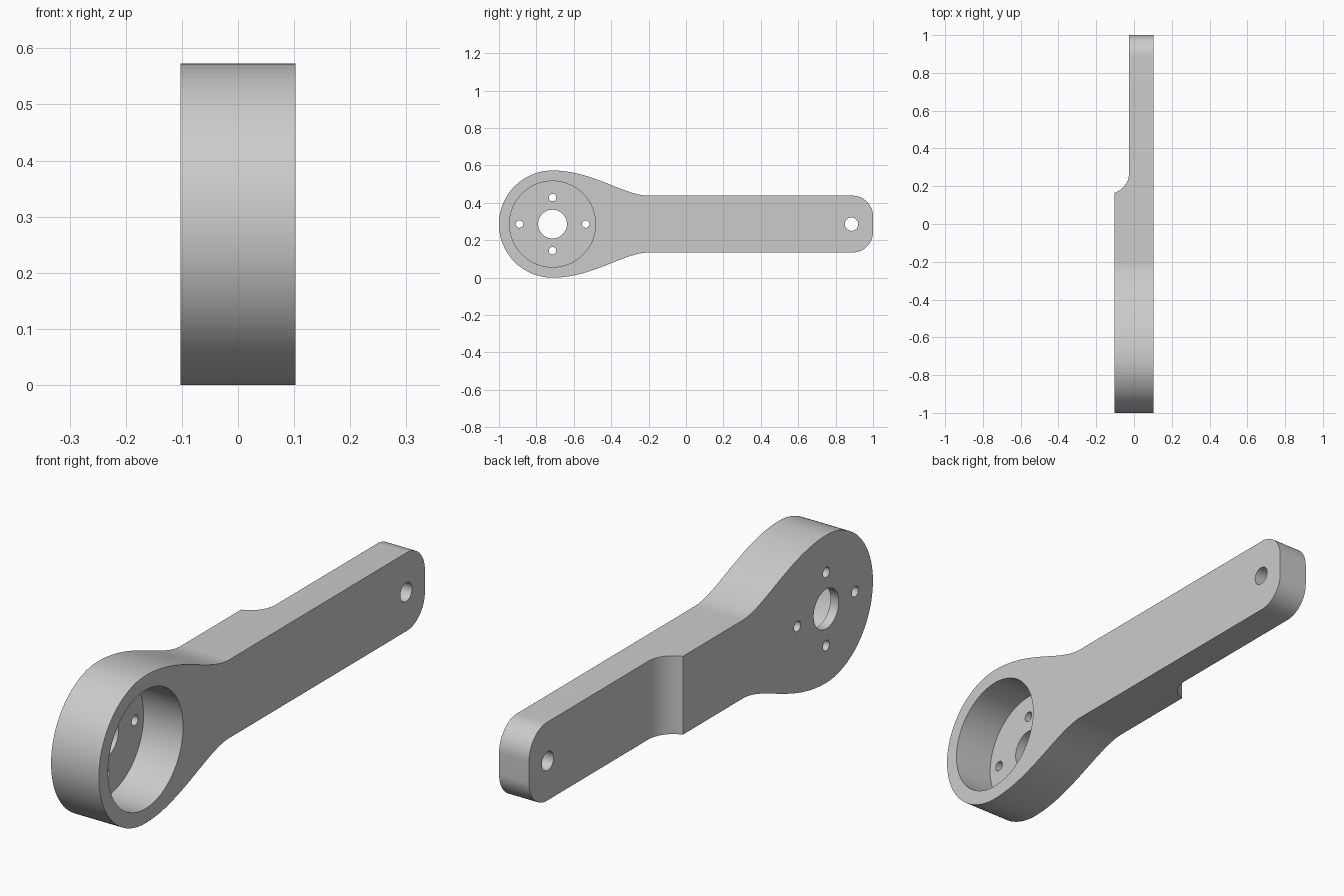
import bpy, bmesh
from math import sin, cos, pi, radians, atan2
from mathutils import Vector
from mathutils.geometry import interpolate_bezier

cube = bpy.data.objects.get("Cube")
if cube:
    bpy.data.objects.remove(cube, do_unlink=True)

grey = bpy.data.materials.new("plain grey")
grey.use_nodes = True
grey.diffuse_color = (0.6, 0.6, 0.6, 1)
grey.node_tree.nodes["Principled BSDF"].inputs["Base Color"].default_value = (0.6, 0.6, 0.6, 1)

BACK, FRONT = -0.1025, 0.1025      # thickness along x
MID_Z = 0.2865                     # centre line height
HUB_Y, HUB_R = -0.7135, 0.2865
ARM_H = 0.152                      # half height of the arm
THIN = -0.026                      # back face of the thin arm


def prism(name, points, place, low, high):
    """Extrude a flat outline between two levels."""
    bm = bmesh.new()
    face = bm.faces.new([bm.verts.new(place(a, b, low)) for a, b in points])
    top = bmesh.ops.extrude_face_region(bm, geom=[face])["geom"]
    shift = Vector(place(0, 0, high)) - Vector(place(0, 0, low))
    bmesh.ops.translate(bm, vec=shift, verts=[v for v in top if isinstance(v, bmesh.types.BMVert)])
    bmesh.ops.recalc_face_normals(bm, faces=bm.faces)
    mesh = bpy.data.meshes.new(name)
    bm.to_mesh(mesh)
    bm.free()
    mesh.materials.append(grey)
    obj = bpy.data.objects.new(name, mesh)
    bpy.context.collection.objects.link(obj)
    return obj


def arc(cx, cy, r, start, end, steps):
    angles = [start + (end - start) * i / steps for i in range(steps + 1)]
    return [(cx + r * cos(t), cy + r * sin(t)) for t in angles]


def sideways(a, b, level):
    return (level, a, MID_Z + b)


def upright(a, b, level):
    return (a, b, level)


def cut(target, cutter):
    cutter.hide_render = True
    mod = target.modifiers.new("cut", "BOOLEAN")
    mod.operation = "DIFFERENCE"
    mod.solver = "EXACT"
    mod.object = cutter
    bpy.context.view_layer.objects.active = target
    bpy.ops.object.modifier_apply(modifier=mod.name)
    bpy.data.objects.remove(cutter, do_unlink=True)


def bore(target, y, z, r, low, high, steps=32):
    ring = arc(y, z, r, 0, 2 * pi, steps)[:-1]
    cut(target, prism("bore_cutter", ring, sideways, low, high))


# Upper outline: round hub, flowing neck, straight arm, rounded tip
neck = interpolate_bezier((HUB_Y, HUB_R, 0), (-0.5, HUB_R, 0),
                          (-0.33, ARM_H, 0), (-0.2, ARM_H, 0), 32)
tip_r = 0.11
upper = arc(HUB_Y, 0, HUB_R, pi, pi / 2, 40)
upper += [(p.x, p.y) for p in neck[1:]]
upper += arc(1 - tip_r, ARM_H - tip_r, tip_r, pi / 2, 0, 16)
lower = [(y, -z) for y, z in reversed(upper[1:])]
lever = prism("lever_arm", upper + lower, sideways, BACK, FRONT)

# Thinned arm with a concave shoulder on the back
R = 0.109
cx, cy = THIN - R, 0.27
start = atan2(-(R * R - (BACK - cx) ** 2) ** 0.5, BACK - cx)
shoulder = arc(cx, cy, R, start, 0, 20)
relief = shoulder + [(THIN, 1.1), (BACK - 0.1, 1.1), (BACK - 0.1, shoulder[0][1])]
cut(lever, prism("relief_cutter", relief, upright, -0.1, 0.7))

# Hub pocket, centre bore, four screw holes and tip hole
bore(lever, HUB_Y, 0, 0.23, -0.067, 0.2, 96)
bore(lever, HUB_Y, 0, 0.077, -0.2, 0.2, 64)
for side in (-1, 1):
    bore(lever, HUB_Y + side * 0.177, 0, 0.02, -0.2, 0.2)
    bore(lever, HUB_Y, side * 0.142, 0.02, -0.2, 0.2)
bore(lever, 0.885, 0, 0.036, -0.2, 0.2, 40)

bpy.ops.object.select_all(action="DESELECT")
lever.select_set(True)
bpy.context.view_layer.objects.active = lever
bpy.ops.object.shade_smooth_by_angle(angle=radians(30))
